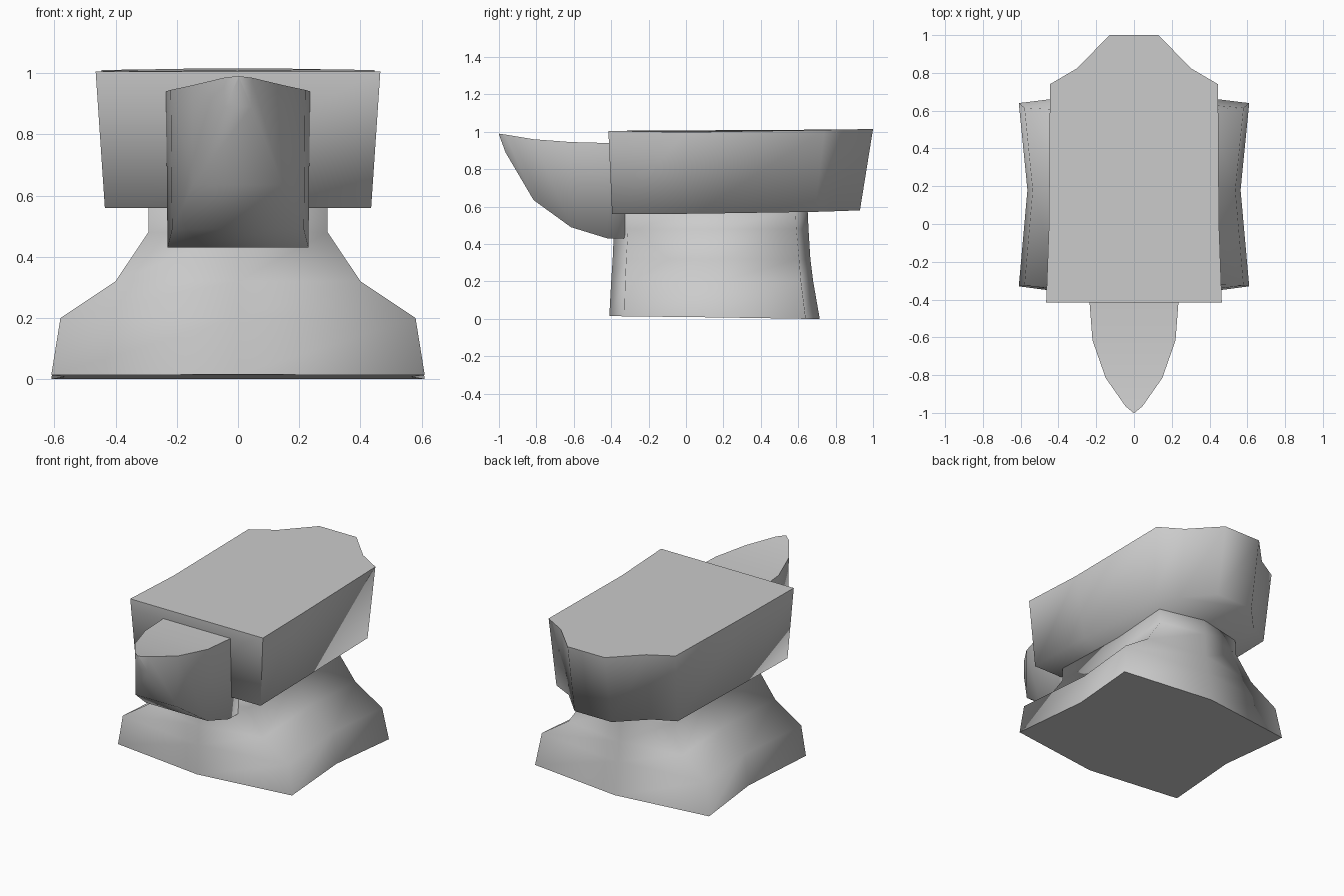
import bpy, bmesh, math

old = bpy.data.objects.get("Cube")
if old:
    bpy.data.objects.remove(old, do_unlink=True)

steel = bpy.data.materials.new("grey_steel")
steel.use_nodes = True
grey = (0.6, 0.6, 0.6, 1)
steel.diffuse_color = grey
steel.node_tree.nodes["Principled BSDF"].inputs["Base Color"].default_value = grey


def mirrored(half):
    """Close a half outline (x >= 0) into a ring symmetric about x = 0."""
    return half + [(-x, y, z) for x, y, z in reversed(half) if x > 0]


def loft(name, rings):
    """Skin equal-sized rings and cap both ends."""
    bm = bmesh.new()
    loops = [[bm.verts.new(p) for p in ring] for ring in rings]
    for a, b in zip(loops, loops[1:]):
        for i in range(len(a)):
            j = (i + 1) % len(a)
            bm.faces.new((a[i], a[j], b[j], b[i]))
    bm.faces.new(loops[0])
    bm.faces.new(loops[-1])
    bmesh.ops.remove_doubles(bm, verts=bm.verts, dist=0.0005)
    bmesh.ops.recalc_face_normals(bm, faces=bm.faces)
    mesh = bpy.data.meshes.new(name)
    bm.to_mesh(mesh)
    bm.free()
    mesh.materials.append(steel)
    obj = bpy.data.objects.new(name, mesh)
    bpy.context.collection.objects.link(obj)
    bpy.ops.object.select_all(action='DESELECT')
    obj.select_set(True)
    bpy.context.view_layer.objects.active = obj
    bpy.ops.object.shade_smooth_by_angle(angle=math.radians(90))
    return obj


# Foot and neck: z, half width, front middle, front corner, back corner, back middle
levels = [
    (0.0, 0.61, -0.41, -0.33, 0.64, 0.715),
    (0.2, 0.58, -0.40, -0.325, 0.615, 0.68),
    (0.32, 0.40, -0.392, -0.32, 0.605, 0.665),
    (0.48, 0.293, -0.385, -0.31, 0.59, 0.655),
    (0.59, 0.293, -0.385, -0.31, 0.585, 0.65),
]
foot = []
for z, w, front, fc, bc, back in levels:
    tilt = 0.015 if z == 0 else 0
    half = [(0, front, z + tilt), (w, fc, z + tilt * 0.9), (w * 0.925, 0.18, z + tilt * 0.5),
            (w, bc, z), (0, back, z)]
    foot.append([p for p in half] + [(-x, y, h) for x, y, h in half[-2:0:-1]])
loft("foot_and_neck", foot)

# Working block with a chamfered heel
under = [(0.435, -0.395, 0.56), (0.428, 0.05, 0.562), (0.425, 0.69, 0.572),
         (0.29, 0.76, 0.574), (0.13, 0.93, 0.58)]
face = [(0.465, -0.415, 1.005), (0.45, 0.0, 0.998), (0.445, 0.74, 1.01),
        (0.30, 0.825, 1.012), (0.13, 1.0, 1.015)]
loft("working_block", [mirrored(under), mirrored(face)])

# Horn: y, half width, bottom, top
stations = [
    (-0.32, 0.235, 0.43, 0.94),
    (-0.42, 0.235, 0.43, 0.94),
    (-0.615, 0.22, 0.49, 0.945),
    (-0.815, 0.15, 0.635, 0.96),
    (-0.965, 0.045, 0.89, 0.985),
]
horn = [mirrored([(w * 0.98, y, lo), (w, y, hi)]) for y, w, lo, hi in stations]
horn.append([(0, -1, 0.988), (0, -1, 0.99), (0.001, -1, 0.99), (0.001, -1, 0.988)])
horn[-1] = mirrored([(0.003, -1, 0.985), (0.003, -1, 0.99)])
loft("horn", horn)
